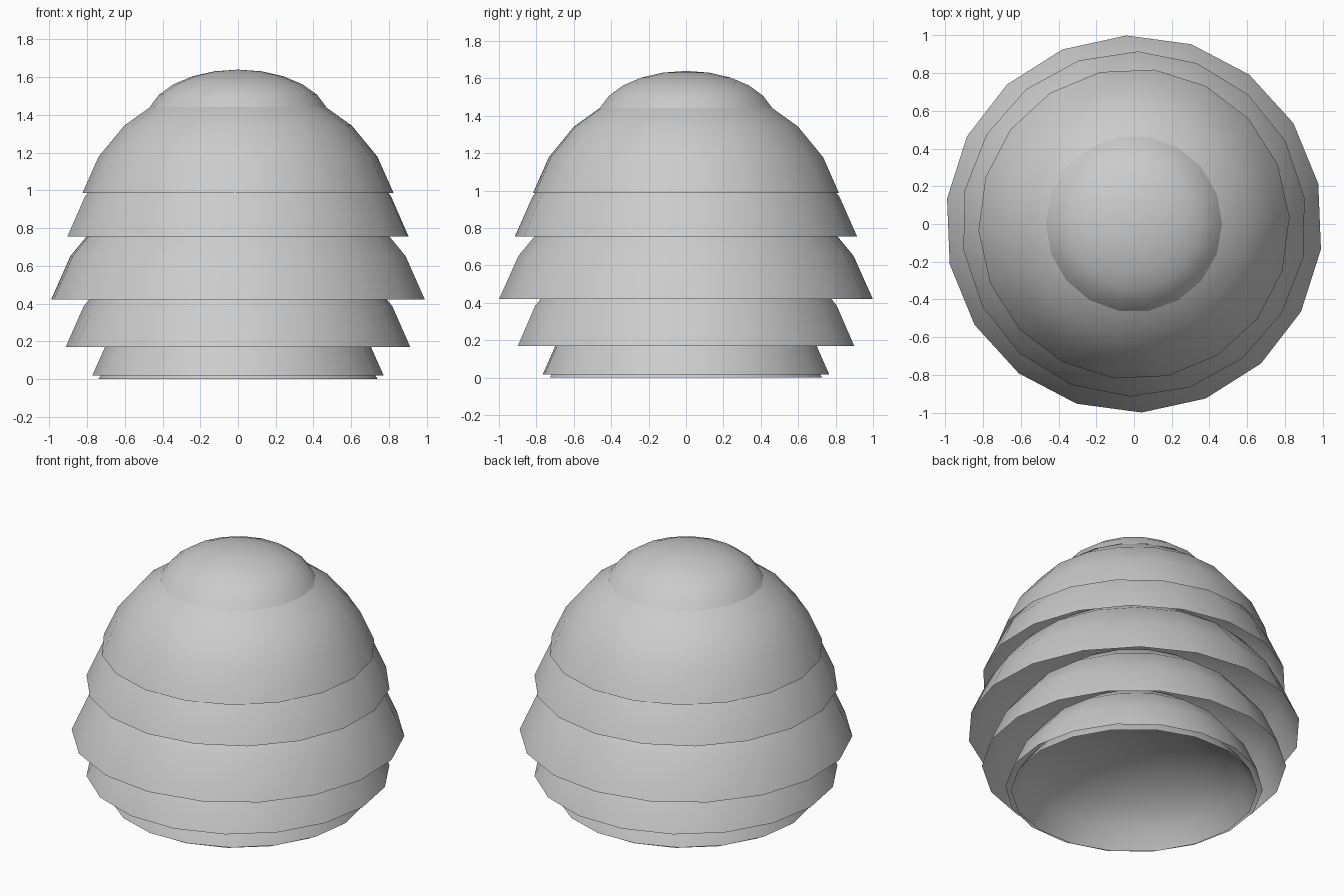
import bpy
import bmesh
from math import sin, cos, radians, tau

SIDES = 18
RIM = radians(15)   # each shell is a flattened sphere cut off at this latitude

cube = bpy.data.objects.get("Cube")
if cube:
    bpy.data.objects.remove(cube, do_unlink=True)

grey = bpy.data.materials.new("plain grey")
grey.use_nodes = True
colour = (0.6, 0.6, 0.6, 1)
grey.diffuse_color = colour
grey.node_tree.nodes["Principled BSDF"].inputs["Base Color"].default_value = colour


def shell(name, rim_radius, rim_z, top_z, turn):
    """Open, thin dome made by spinning an arc around the z axis."""
    radius = rim_radius / cos(RIM)
    height = (top_z - rim_z) / (1 - sin(RIM))
    bm = bmesh.new()
    arc = []
    for lat in range(15, 91, 15):
        a = radians(lat)
        arc.append(bm.verts.new((radius * cos(a), 0,
                                 rim_z + height * (sin(a) - sin(RIM)))))
    edges = [bm.edges.new(pair) for pair in zip(arc, arc[1:])]
    bmesh.ops.spin(bm, geom=arc + edges, cent=(0, 0, 0), axis=(0, 0, 1),
                   angle=tau, steps=SIDES, use_duplicate=False)
    bmesh.ops.remove_doubles(bm, verts=bm.verts[:], dist=0.0005)
    bmesh.ops.recalc_face_normals(bm, faces=bm.faces[:])
    # Make sure the outside of the dome faces outward
    if sum(f.normal.z for f in bm.faces) < 0:
        bmesh.ops.reverse_faces(bm, faces=bm.faces[:])
    for f in bm.faces:
        f.smooth = True
    mesh = bpy.data.meshes.new(name)
    bm.to_mesh(mesh)
    bm.free()
    mesh.materials.append(grey)
    obj = bpy.data.objects.new(name, mesh)
    obj.rotation_euler.z = radians(turn)
    bpy.context.collection.objects.link(obj)


# Nested shells, from the bottom up: rim radius, rim height, crown height, turn
shell("base_shell", 0.74, 0.0, 0.34, 0)
shell("foot_shell", 0.773, 0.018, 0.57, 2)
shell("lower_shell", 0.913, 0.17, 0.83, 0)
shell("widest_shell", 1.0, 0.42, 1.13, 12.3)
shell("upper_shell", 0.915, 0.755, 1.41, 8.7)
shell("crown_shell", 0.825, 0.987, 1.575, 2.5)
shell("top_cap", 0.467, 1.443, 1.64, 0)
